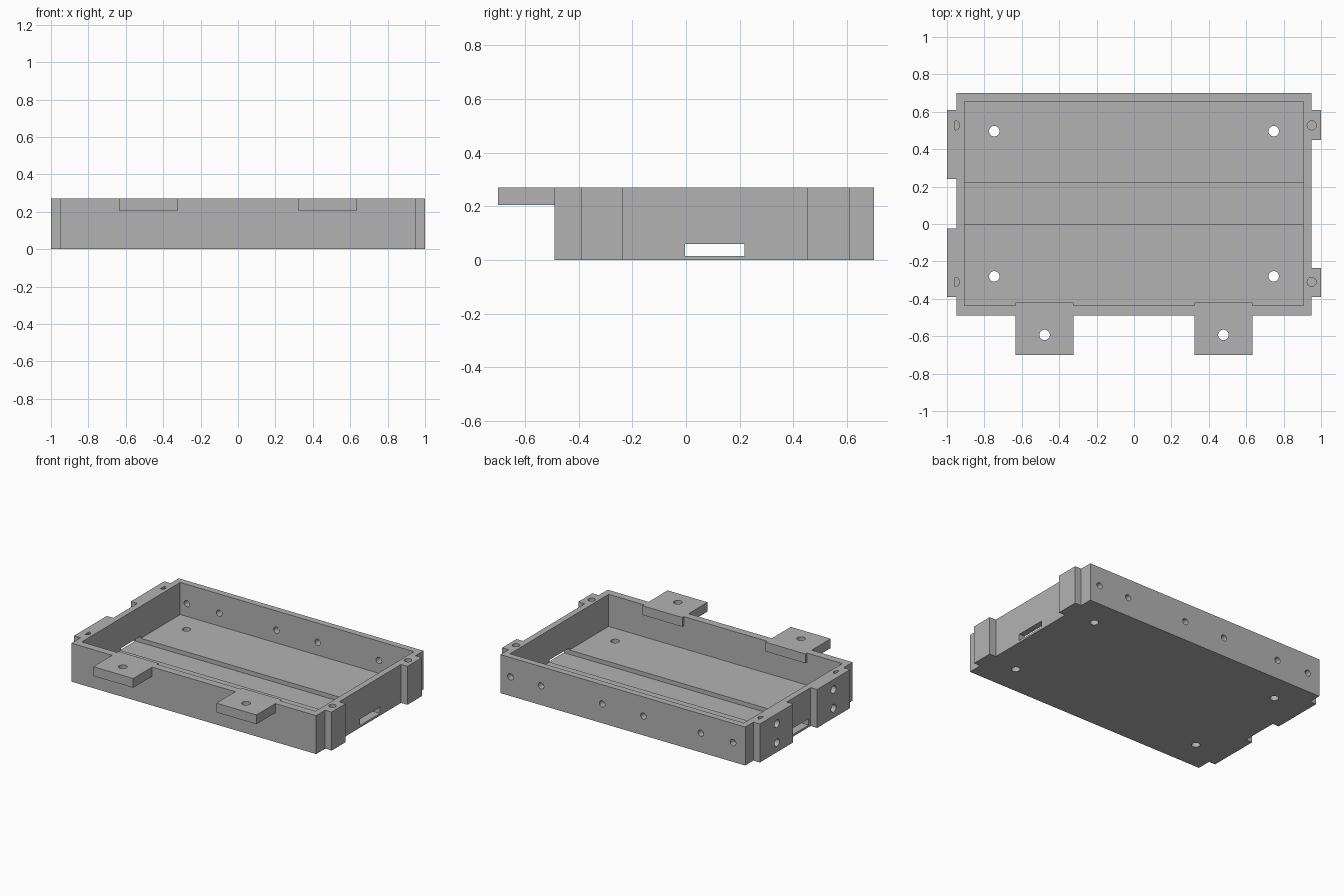
import bpy
import bmesh
from math import pi, radians
from mathutils import Matrix, Vector

if "Cube" in bpy.data.objects:
    bpy.data.objects.remove(bpy.data.objects["Cube"], do_unlink=True)

grey = bpy.data.materials.new("plain grey")
grey.use_nodes = True
grey.diffuse_color = (0.45, 0.45, 0.45, 1)
grey.node_tree.nodes["Principled BSDF"].inputs["Base Color"].default_value = grey.diffuse_color

HEIGHT = 0.27
FLOOR = 0.045


def to_object(name, bm):
    bmesh.ops.recalc_face_normals(bm, faces=bm.faces)
    mesh = bpy.data.meshes.new(name)
    bm.to_mesh(mesh)
    bm.free()
    mesh.materials.append(grey)
    obj = bpy.data.objects.new(name, mesh)
    bpy.context.scene.collection.objects.link(obj)
    return obj


def box(name, low, high):
    low, high = Vector(low), Vector(high)
    bm = bmesh.new()
    bmesh.ops.create_cube(bm, size=1, matrix=Matrix.Translation((low + high) / 2)
                          @ Matrix.Diagonal((*(high - low), 1)))
    return to_object(name, bm)


def rod(name, center, radius, length, axis="Z"):
    turn = {"X": Matrix.Rotation(pi / 2, 4, "Y"),
            "Y": Matrix.Rotation(pi / 2, 4, "X"), "Z": Matrix()}[axis]
    bm = bmesh.new()
    bmesh.ops.create_cone(bm, cap_ends=True, segments=32, radius1=radius, radius2=radius,
                          depth=length, matrix=Matrix.Translation(center) @ turn)
    return to_object(name, bm)


def combine(target, tool, operation="DIFFERENCE"):
    tool.hide_render = True
    mod = target.modifiers.new("combine", "BOOLEAN")
    mod.operation = operation
    mod.solver = "EXACT"
    mod.object = tool
    bpy.context.view_layer.objects.active = target
    bpy.ops.object.modifier_apply(modifier=mod.name)
    bpy.data.objects.remove(tool, do_unlink=True)


# Tray outline with the mounting ears on both sides
X, EAR, FRONT, BACK = 0.95, 1.0, -0.49, 0.70
right_ears = [(-0.39, -0.235), (0.45, 0.61)]
left_ears = [(-0.39, -0.025), (0.24, 0.61)]
outline = [(-X, FRONT), (X, FRONT)]
for y0, y1 in right_ears:
    outline += [(X, y0), (EAR, y0), (EAR, y1), (X, y1)]
outline += [(X, BACK), (-X, BACK)]
for y0, y1 in reversed(left_ears):
    outline += [(-X, y1), (-EAR, y1), (-EAR, y0), (-X, y0)]

bm = bmesh.new()
base = bm.faces.new([bm.verts.new((x, y, 0)) for x, y in outline])
extruded = bmesh.ops.extrude_face_region(bm, geom=[base])["geom"]
bmesh.ops.translate(bm, vec=(0, 0, HEIGHT),
                    verts=[v for v in extruded if isinstance(v, bmesh.types.BMVert)])
tray = to_object("tray", bm)

# Cavity, floor channel and the slot through both side walls
combine(tray, box("cavity", (-0.907, -0.437, FLOOR), (0.907, 0.655, 0.4)))
combine(tray, box("channel", (-1.1, -0.003, 0.015), (1.1, 0.218, 0.06)))

# Front brackets
for side in (-1, 1):
    x = side * 0.478
    combine(tray, box("bracket", (x - 0.155, -0.70, 0.205), (x + 0.155, -0.42, HEIGHT)), "UNION")
    combine(tray, rod("bracket_hole", (x, -0.593, 0.24), 0.028, 0.2))

# Floor holes
for x in (-0.747, 0.747):
    for y in (-0.28, 0.496):
        combine(tray, rod("floor_hole", (x, y, 0.02), 0.028, 0.1))

# Blind holes in the rim: round on the right, half round on the left
for y in (-0.31, 0.527):
    combine(tray, rod("rim_hole", (X, y, HEIGHT), 0.024, 0.24))
    half = rod("half_hole", (-0.956, y, HEIGHT), 0.024, 0.24)
    combine(half, box("half_cut", (-1.1, y - 0.1, 0), (-0.956, y + 0.1, 0.5)))
    combine(tray, half)

# Back wall holes
for x in (-0.855, -0.605, -0.16, 0.16, 0.635, 0.872):
    combine(tray, rod("back_hole", (x, 0.69, 0.135), 0.022, 0.14, "Y"))

# Paired screw holes in the left ears
for y in (-0.208, 0.42):
    for z in (0.068, 0.2):
        combine(tray, rod("ear_hole", (-EAR, y, z), 0.027, 0.12, "X"))

bpy.ops.object.select_all(action="DESELECT")
tray.select_set(True)
bpy.context.view_layer.objects.active = tray
bpy.ops.object.shade_smooth_by_angle(angle=radians(30))
